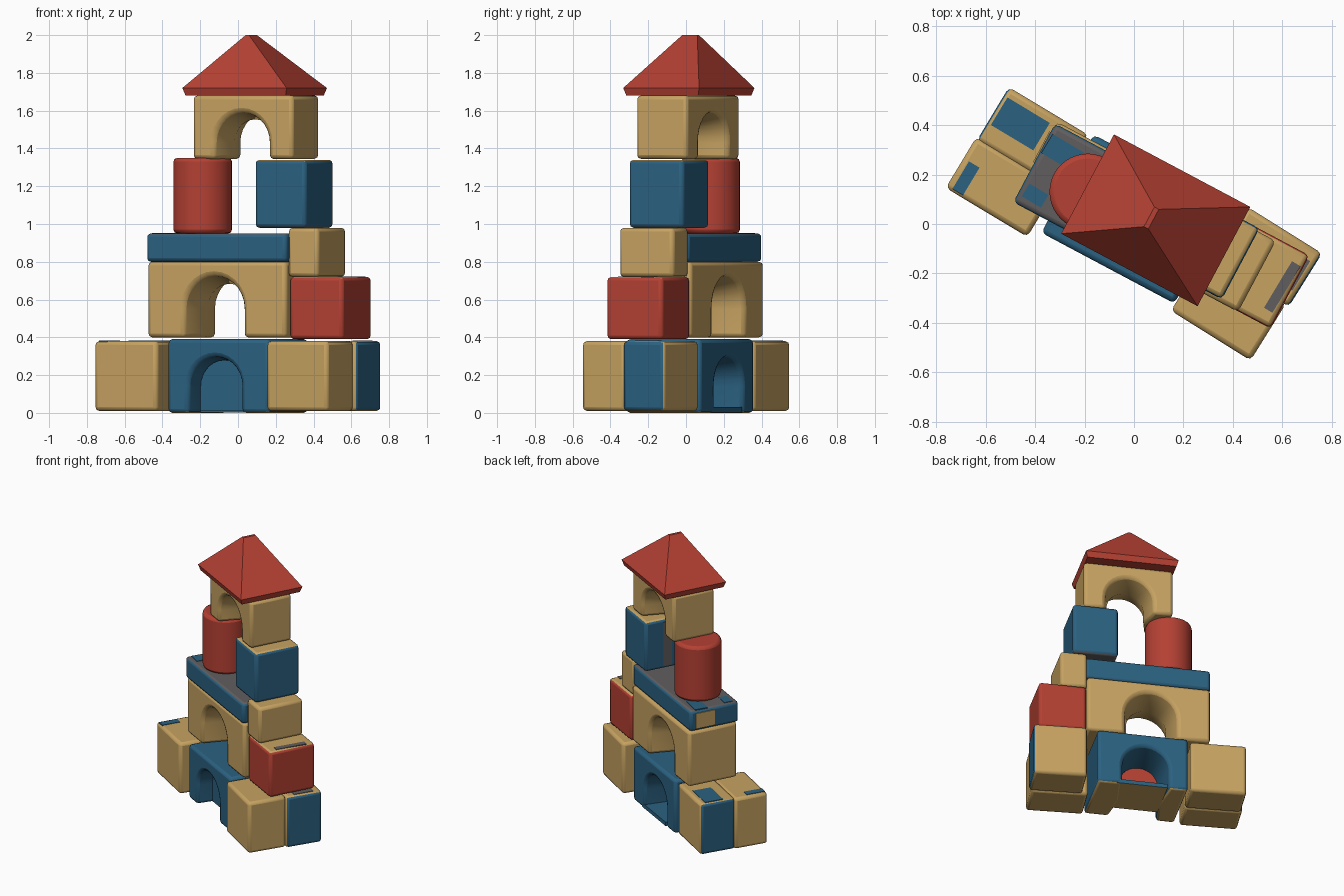
import bpy, bmesh, math
from mathutils import Matrix

if "Cube" in bpy.data.objects:
    bpy.data.objects.remove(bpy.data.objects["Cube"])

TURN = -28  # the whole stack is turned on its base, in degrees


def material(name, rgb):
    m = bpy.data.materials.new(name)
    m.use_nodes = True
    m.diffuse_color = (*rgb, 1)
    bsdf = m.node_tree.nodes["Principled BSDF"]
    bsdf.inputs["Base Color"].default_value = (*rgb, 1)
    bsdf.inputs["Roughness"].default_value = 0.7
    return m


TAN = material("tan wood", (0.57, 0.365, 0.12))
RED = material("red paint", (0.46, 0.052, 0.033))
BLUE = material("blue paint", (0.024, 0.12, 0.22))
GREY = material("worn grey", (0.12, 0.11, 0.115))


# Rules that pick the faces of one side of a block
def top(f):
    return f.normal.z > 0.9


def underside(f):
    return f.normal.z < -0.9


def feet(f):
    return underside(f) and f.calc_center_median().z < 0.05


def left_end(f):
    return f.normal.x > 0.9


def right_end(f):
    return f.normal.x < -0.9


def back(f):
    return f.normal.y > 0.9


def finish(name, bm, xy, mat, paint=(), bevel=0.02, turn=0):
    """Place a block; paint is a list of (rule, material) for its sides."""
    bmesh.ops.recalc_face_normals(bm, faces=bm.faces[:])
    for slot, (rule, _) in enumerate(paint, 1):
        for f in bm.faces:
            if rule(f):
                f.material_index = slot
    mesh = bpy.data.meshes.new(name)
    bm.to_mesh(mesh)
    bm.free()
    for m in (mat, *(p[1] for p in paint)):
        mesh.materials.append(m)
    ob = bpy.data.objects.new(name, mesh)
    bpy.context.collection.objects.link(ob)
    ob.location = (*xy, 0)
    ob.rotation_euler.z = math.radians(TURN + turn)
    if bevel:
        mod = ob.modifiers.new("soft edges", 'BEVEL')
        mod.width, mod.segments = bevel, 2
        mod.limit_method = 'ANGLE'
        mod.angle_limit = math.radians(40)
    bpy.ops.object.select_all(action='DESELECT')
    ob.select_set(True)
    bpy.context.view_layer.objects.active = ob
    bpy.ops.object.shade_smooth_by_angle(angle=math.radians(35))


def block(name, xy, size, z0, z1, mat, **kw):
    bm = bmesh.new()
    bmesh.ops.create_cube(bm, size=1)
    bmesh.ops.scale(bm, vec=(*size, z1 - z0), verts=bm.verts)
    bmesh.ops.translate(bm, vec=(0, 0, (z0 + z1) / 2), verts=bm.verts)
    finish(name, bm, xy, mat, **kw)


def patch(name, xy, size, z, mat):
    """Thin plate of worn paint lying on a block's top."""
    block(name, xy, size, z - 0.004, z + 0.003, mat, bevel=0, turn=-3)


def prism(outline, y0, y1):
    """Extrude an x-z outline through the depth."""
    bm = bmesh.new()
    face = bm.faces.new([bm.verts.new((x, y0, z)) for x, z in outline])
    new = bmesh.ops.extrude_face_region(bm, geom=[face])["geom"]
    bmesh.ops.translate(bm, vec=(0, y1 - y0, 0),
                        verts=[v for v in new if isinstance(v, bmesh.types.BMVert)])
    return bm


def half_round(r, spring, cx):
    return [(cx + r * math.cos(math.pi * i / 14), spring + r * math.sin(math.pi * i / 14))
            for i in range(15)]


def arch(name, xy, size, z0, z1, r, spring, cx, waist, mat, **kw):
    """Block with an arched opening that narrows at mid depth."""
    w, d = size[0] / 2, size[1] / 2
    outline = [(-w, z0), (-w, z1), (w, z1), (w, z0), (cx + r, z0)]
    outline += half_round(r, spring, cx) + [(cx - r, z0)]
    bm = prism(outline, -d, d)
    bmesh.ops.bisect_plane(bm, geom=bm.verts[:] + bm.edges[:] + bm.faces[:],
                           plane_co=(0, 0, 0), plane_no=(0, 1, 0))
    for v in bm.verts:
        if abs(v.co.y) < 0.001 and abs(v.co.x - cx) < r + 0.001 and v.co.z < z1 - 0.001:
            v.co.x = cx + (v.co.x - cx) * waist
            if v.co.z > spring:
                v.co.z = spring + (v.co.z - spring) * waist
    finish(name, bm, xy, mat, **kw)


# Ground row: paired end blocks and a plugged arch on a floor slab
block("base_right_front_block", (-0.535, 0.15), (0.385, 0.24), 0.01, 0.38, TAN, turn=-3)
block("base_right_back_block", (-0.41, 0.35), (0.375, 0.25), 0.01, 0.38, TAN,
      paint=[(right_end, BLUE)], turn=-3)
block("base_left_front_block", (0.382, -0.337), (0.38, 0.27), 0.01, 0.38, TAN, turn=-4)
block("base_left_back_block", (0.543, -0.133), (0.355, 0.255), 0.01, 0.38, TAN,
      paint=[(left_end, BLUE)], turn=-4)
patch("worn_paint_back", (-0.46, 0.405), (0.20, 0.13), 0.38, BLUE)
patch("worn_paint_front", (-0.68, 0.185), (0.05, 0.13), 0.38, BLUE)
patch("worn_paint_left", (0.66, -0.20), (0.04, 0.14), 0.38, GREY)
arch("base_arch", (0, 0.02), (0.61, 0.45), 0, 0.39, 0.16, 0.14, -0.02, 0.8, BLUE,
     paint=[(feet, TAN)])
plug = [(0.12, 0.01)] + half_round(0.14, 0.14, -0.02) + [(-0.16, 0.01)]
finish("base_arch_plug", prism(plug, -0.12, -0.02), (0, 0.02), BLUE,
       paint=[(back, RED)], bevel=0)
block("base_arch_floor", (0.03, 0.07), (0.34, 0.33), 0.002, 0.03, BLUE,
      paint=[(underside, TAN)], bevel=0)

# Second row
arch("middle_arch", (-0.03, 0.06), (0.83, 0.36), 0.40, 0.80, 0.18, 0.55, -0.015, 0.74, TAN)
block("red_block", (0.49, -0.20), (0.32, 0.335), 0.39, 0.72, RED, paint=[(top, TAN)])
patch("worn_paint_red_block", (0.60, -0.255), (0.04, 0.22), 0.72, GREY)

# Third row
block("blue_plank", (-0.033, 0.05), (0.84, 0.36), 0.80, 0.95, BLUE, paint=[(top, GREY)])
patch("plank_paint_back", (-0.275, 0.28), (0.18, 0.09), 0.95, BLUE)
patch("plank_paint_front", (-0.40, 0.115), (0.09, 0.06), 0.95, BLUE)
block("plank_bare_end", (-0.372, 0.311), (0.008, 0.14), 0.82, 0.93, TAN, bevel=0)
block("small_tan_block", (0.418, -0.17), (0.18, 0.325), 0.72, 0.98, TAN)

# Fourth row: pillar and cube
bm = bmesh.new()
bmesh.ops.create_cone(bm, cap_ends=True, segments=40, radius1=0.155, radius2=0.155,
                      depth=0.40, matrix=Matrix.Translation((0, 0, 1.15)))
finish("red_pillar", bm, (-0.187, 0.13), RED)
block("blue_cube", (0.297, -0.09), (0.305, 0.325), 0.98, 1.34, BLUE,
      paint=[(top, TAN), (underside, GREY)])
block("cube_worn_strip", (0.162, -0.018), (0.008, 0.06), 1.0, 1.32, GREY, bevel=0)

# Top arch and hipped roof
arch("top_arch", (0.095, 0.01), (0.60, 0.305), 1.345, 1.68, 0.165, 1.43, -0.005, 0.75, TAN)

bm = bmesh.new()
rings = []
for w, d, z in ((0.60, 0.43, 1.68), (0.625, 0.455, 1.72), (0.02, 0.09, 2.0)):
    rings.append([bm.verts.new((sx * w / 2, sy * d / 2, z))
                  for sx, sy in ((-1, -1), (1, -1), (1, 1), (-1, 1))])
for low, high in zip(rings, rings[1:]):
    for i in range(4):
        j = (i + 1) % 4
        bm.faces.new((low[i], low[j], high[j], high[i]))
bm.faces.new(rings[0])
bm.faces.new(rings[-1])
bmesh.ops.translate(bm, vec=(-0.02, 0, 0), verts=rings[-1])
finish("roof", bm, (0.088, 0.015), RED, bevel=0)
